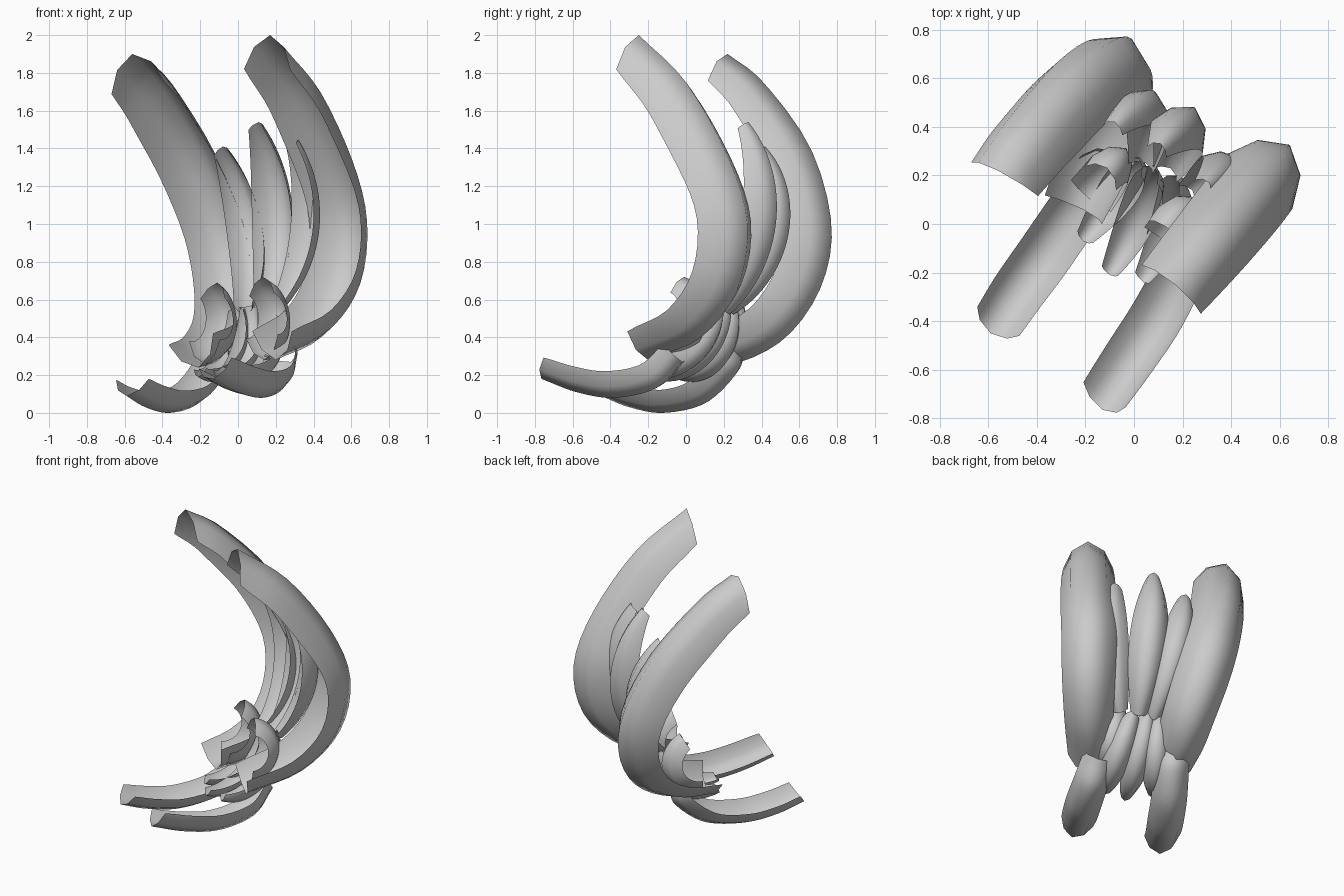
import bpy
import bmesh
import math
from mathutils import Vector, Quaternion

cube = bpy.data.objects.get("Cube")
if cube:
    bpy.data.objects.remove(cube)

grey = bpy.data.materials.new("plain_grey")
grey.use_nodes = True
colour = (0.6, 0.6, 0.6, 1)
grey.diffuse_color = colour
grey.node_tree.nodes["Principled BSDF"].inputs["Base Color"].default_value = colour

STEPS = 24
# The channel's cross-section: (sideways, inward) as shares of width and depth
SECTION = [(-1, 1), (-0.65, 0.35), (0, 0), (0.65, 0.35), (1, 1)]


def circle(a, b, c):
    """Centre and axis of the circle through three points."""
    ab, ac = b - a, c - a
    n = ab.cross(ac)
    centre = a + (n.cross(ab) * ac.length_squared + ac.cross(n) * ab.length_squared) / (2 * n.length_squared)
    return centre, n.normalized()


def arc(*ends):
    """Points on the circular arc running through three points."""
    a, b, c = (Vector(e) for e in ends)
    centre, n = circle(a, b, c)
    p, q = a - centre, c - centre
    angle = math.atan2(p.cross(q).dot(n), p.dot(q)) % math.tau
    return [centre + Quaternion(n, angle * i / STEPS) @ p for i in range(STEPS + 1)]


def spline(*knots):
    """Points on a smooth curve through the knots."""
    k = [Vector(p) for p in knots]
    k = [2 * k[0] - k[1]] + k + [2 * k[-1] - k[-2]]
    spans = len(k) - 3
    points = []
    for i in range(STEPS + 1):
        u = i / STEPS * spans
        s = min(int(u), spans - 1)
        t = u - s
        a, b, c, d = k[s:s + 4]
        points.append(0.5 * (2 * b + (c - a) * t + (2 * a - 5 * b + 4 * c - d) * t ** 2
                             + (3 * b - a - 3 * c + d) * t ** 3))
    return points


def petal(name, path, widths, depth=1.15):
    """Channel swept along a path; widths are half-widths at tip, middle, end."""
    centre, axis = circle(path[0], path[STEPS // 2], path[-1])
    bm = bmesh.new()
    rows = []
    for i, p in enumerate(path):
        t = i / STEPS
        inward = (centre - p).normalized()
        # quadratic blend through the three half-widths
        w = (widths[0] * (1 - t) * (1 - 2 * t) + widths[1] * 4 * t * (1 - t)
             + widths[2] * t * (2 * t - 1))
        rows.append([bm.verts.new(p + axis * (w * s) + inward * (w * depth * n)) for s, n in SECTION])
    for r0, r1 in zip(rows, rows[1:]):
        for j in range(len(SECTION) - 1):
            # wound so that the outside of the curve is the front
            bm.faces.new((r0[j], r1[j], r1[j + 1], r0[j + 1])).smooth = True
    mesh = bpy.data.meshes.new(name)
    bm.to_mesh(mesh)
    bm.free()
    mesh.materials.append(grey)
    obj = bpy.data.objects.new(name, mesh)
    bpy.context.collection.objects.link(obj)


# Two tall outer petals
tall = (0.158, 0.177, 0.135)
petal("tall_petal_left", spline(
    (0.17, -0.25, 2.0), (0.38, 0.0, 1.75), (0.56, 0.22, 1.36), (0.64, 0.325, 1.0),
    (0.6, 0.27, 0.65), (0.44, 0.08, 0.4), (0.2, -0.2, 0.28)), tall)
petal("tall_petal_right", spline(
    (-0.56, 0.22, 1.9), (-0.425, 0.41, 1.75), (-0.21, 0.66, 1.4), (-0.05, 0.77, 1.0),
    (0.01, 0.72, 0.68), (0.0, 0.55, 0.42), (-0.09, 0.32, 0.28), (-0.21, 0.06, 0.24)), tall)

# Two low petals reaching forward
low = (0.105, 0.115, 0.1)
petal("low_petal_left", spline(
    (-0.13, -0.765, 0.18), (0.0, -0.58, 0.11), (0.13, -0.38, 0.08),
    (0.24, -0.16, 0.13), (0.28, -0.02, 0.27)), low, 1.0)
petal("low_petal_right", spline(
    (-0.59, -0.45, 0.09), (-0.49, -0.3, 0.03), (-0.36, -0.12, 0.0),
    (-0.21, 0.1, 0.05), (-0.1, 0.26, 0.2), (-0.08, 0.3, 0.32)), low, 1.0)

# Three slim upright petals
petal("slim_petal_left", arc((0.31, 0.17, 1.46), (0.425, 0.275, 1.02), (0.24, 0.14, 0.55)), (0.045, 0.095, 0.05))
petal("slim_petal_middle", arc((0.11, 0.33, 1.54), (0.25, 0.48, 1.05), (0.15, 0.23, 0.52)), (0.045, 0.122, 0.055))
petal("slim_petal_right", arc((-0.08, 0.42, 1.41), (0.08, 0.55, 1.0), (0.05, 0.25, 0.52)), (0.045, 0.105, 0.055))

# Three slim petals at the base
base = (0.04, 0.085, 0.05)
petal("base_petal_left", arc((0.04, -0.24, 0.2), (0.19, 0.02, 0.23), (0.17, 0.2, 0.56)), base)
petal("base_petal_middle", arc((-0.1, -0.21, 0.19), (0.05, 0.07, 0.22), (0.08, 0.24, 0.57)), base)
petal("base_petal_right", arc((-0.21, -0.07, 0.19), (-0.03, 0.17, 0.22), (0.02, 0.27, 0.56)), base)

# Two short curled petals in the heart
curl = (0.08, 0.095, 0.105)
petal("curled_petal_left", arc((0.13, -0.01, 0.72), (0.25, 0.11, 0.49), (0.14, -0.08, 0.28)), curl, 1.2)
petal("curled_petal_right", arc((-0.11, 0.23, 0.69), (-0.03, 0.31, 0.47), (-0.18, 0.1, 0.26)), curl, 1.2)
